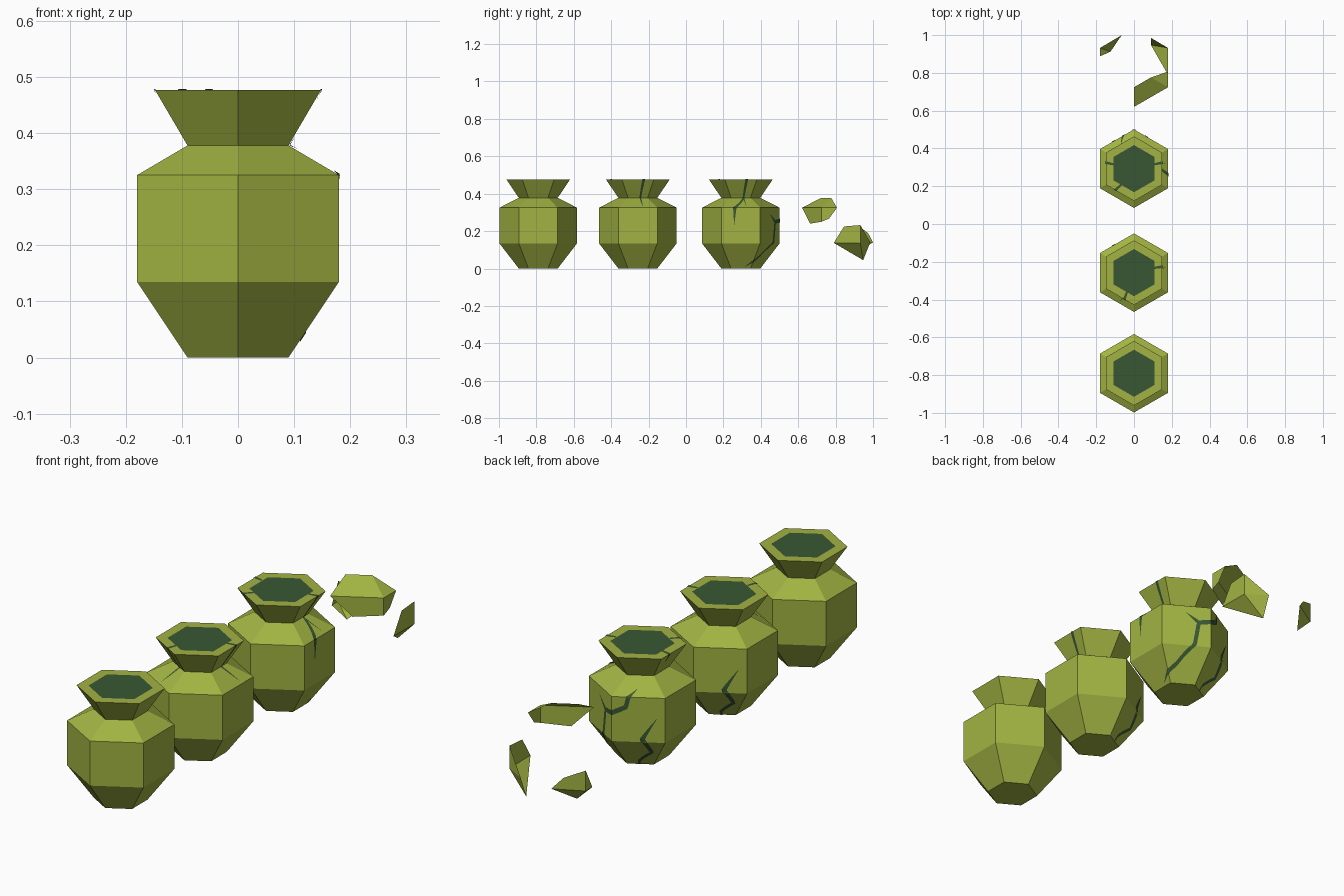
import bpy, math
from mathutils import Vector

if "Cube" in bpy.data.objects:
    bpy.data.objects.remove(bpy.data.objects["Cube"])

# Half-width across flats and height, from base up to the inner rim
PROFILE = [(.09, 0), (.18, .135), (.18, .325), (.09, .378), (.148, .477), (.108, .477)]


def material(name, color):
    m = bpy.data.materials.new(name)
    m.diffuse_color = (*color, 1)
    m.use_nodes = True
    m.node_tree.nodes["Principled BSDF"].inputs["Base Color"].default_value = m.diffuse_color
    return m


GREEN = material("olive_clay", (.36, .45, .055))
DARK = material("dark_hollow", (.04, .095, .033))


def make(name, verts, faces, mats, y=0.0):
    me = bpy.data.meshes.new(name)
    me.from_pydata(verts, [], faces)
    for m in mats:
        me.materials.append(m)
    ob = bpy.data.objects.new(name, me)
    ob.location.y = y
    bpy.context.collection.objects.link(ob)
    return ob


def surf(theta, t, off=0.0):
    """Point on the six-sided pot: angle in degrees, t = position along PROFILE."""
    t = max(0, min(5, t))
    i = min(int(t), 4)
    f = t - i
    (a0, z0), (a1, z1) = PROFILE[i], PROFILE[i + 1]
    a = a0 + (a1 - a0) * f + (off if t < 4.9 else 0)
    z = z0 + (z1 - z0) * f + (off if 2 <= t < 3 or t >= 4 else 0)
    local = (theta + 30) % 60 - 30
    r = a / math.cos(math.radians(local))
    th = math.radians(theta)
    return (r * math.cos(th), r * math.sin(th), z)


def pot(name, y):
    n = len(PROFILE)
    verts = [surf(30 + 60 * k, i) for i in range(n) for k in range(6)]
    faces = [tuple(range(5, -1, -1))]
    for i in range(n - 1):
        for k in range(6):
            j = (k + 1) % 6
            faces.append((i * 6 + k, i * 6 + j, i * 6 + 6 + j, i * 6 + 6 + k))
    faces.append(tuple(range(6 * n - 6, 6 * n)))
    ob = make(name, verts, faces, [GREEN, DARK], y)
    ob.data.polygons[len(faces) - 1].material_index = 1   # dark opening


def crack(name, y, path, w=.009, taper_start=False):
    """Dark strip following the pot surface along (angle, t) points, pointed at its end."""
    pts, sub = [], 6
    for p, q in zip(path, path[1:]):
        pts += [(p[0] + (q[0] - p[0]) * s / sub, p[1] + (q[1] - p[1]) * s / sub) for s in range(sub)]
    pts.append(path[-1])
    ku, kv = .0032, .15
    verts, n = [], len(pts)
    for i, (th, t) in enumerate(pts):
        a, b = pts[max(i - 1, 0)], pts[min(i + 1, n - 1)]
        d = Vector(((b[0] - a[0]) * ku, (b[1] - a[1]) * kv)).normalized()
        k = min(1, (n - 1 - i) / sub)
        if taper_start:
            k = min(k, i / sub)
        h = w * k
        for s in (1, -1):
            verts.append(surf(th - s * d.y * h / ku, t + s * d.x * h / kv, .002))
    faces = [(2 * i, 2 * i + 1, 2 * i + 3, 2 * i + 2) for i in range(n - 1)]
    make(name, verts, faces, [DARK], y)


def shard(name, y, verts, faces):
    """Loose sheet of pot wall, faces turned away from the pot axis."""
    v = [Vector((p[0], p[1] - y, p[2])) for p in verts]
    out = []
    for f in faces:
        c = sum((v[i] for i in f), Vector()) / len(f)
        nrm = (v[f[1]] - v[f[0]]).cross(v[f[2]] - v[f[0]])
        out.append(f if nrm.dot(c - Vector((0, 0, .23))) > 0 else f[::-1])
    make(name, v, out, [GREEN], y)


Y1, Y2, Y3, Y4 = -.79, -.2575, .293, .828
pot("whole_pot", Y1)
pot("chipped_pot", Y2)
pot("cracked_pot", Y3)

# Cracks shared by both damaged pots
base_crack = [(142, 1.55), (124, 1.05), (127, 1), (139, .55), (118, 0.15), (118, 0)]
for label, y in (("chipped", Y2), ("cracked", Y3)):
    crack(label + "_base_crack", y, base_crack[::-1])

# Chipped pot: two rim cracks running down to the shoulder
crack("chipped_right_crack", Y2, [(13, 5), (12, 4), (8, 3), (9, 2.1)])
crack("chipped_front_crack", Y2, [(250, 5), (250, 4), (248, 3), (244, 2.1)])

# Cracked pot: rim notches and long wall cracks
crack("cracked_right_crack", Y3, [(12, 5), (12, 4), (9, 3), (-10, 2), (-11, 1.5)])
crack("cracked_right_branch", Y3, [(9, 3), (10, 2.1)], .006)
crack("cracked_left_notch", Y3, [(168, 5), (168, 4), (167, 3.5)])
crack("cracked_front_notch", Y3, [(231, 5), (229, 4), (230, 3.5)])
crack("cracked_back_crack", Y3,
      [(58, 1.85), (76, 1.6), (71, 1.05), (69, 1), (47, .52), (30, .28), (12, .06)], .008, True)
crack("cracked_back_branch", Y3,
      [(76, 1.6), (90, 1.64), (105, 1.78), (108, 2), (118, 2.4)], .008)

# Broken pieces of a fourth pot
shard("shoulder_shard", Y4,
      [(0, .62, .325), (.18, .724, .325), (.09, .776, .378), (0, .724, .378),
       (.18, .807, .325), (.18, .765, .267), (.18, .724, .25), (.076, .664, .24)],
      [(0, 1, 2, 3), (1, 4, 2), (0, 7, 6, 1), (1, 6, 5, 4)])
shard("right_wall_shard", Y4,
      [(.18, .79, .137), (.18, .845, .225), (.18, .932, .232), (.18, .932, .135),
       (.09, .985, .14), (.09, .947, .045)],
      [(0, 3, 2, 1), (3, 4, 2), (0, 5, 3), (3, 5, 4)])
shard("left_wall_shard", Y4,
      [(-.18, .888, .135), (-.18, .932, .222), (-.18, .932, .135), (-.105, .975, .187),
       (-.065, 1.0, .14), (-.125, .912, .08)],
      [(0, 1, 2), (1, 3, 4, 2), (0, 2, 5), (2, 4, 5)])
